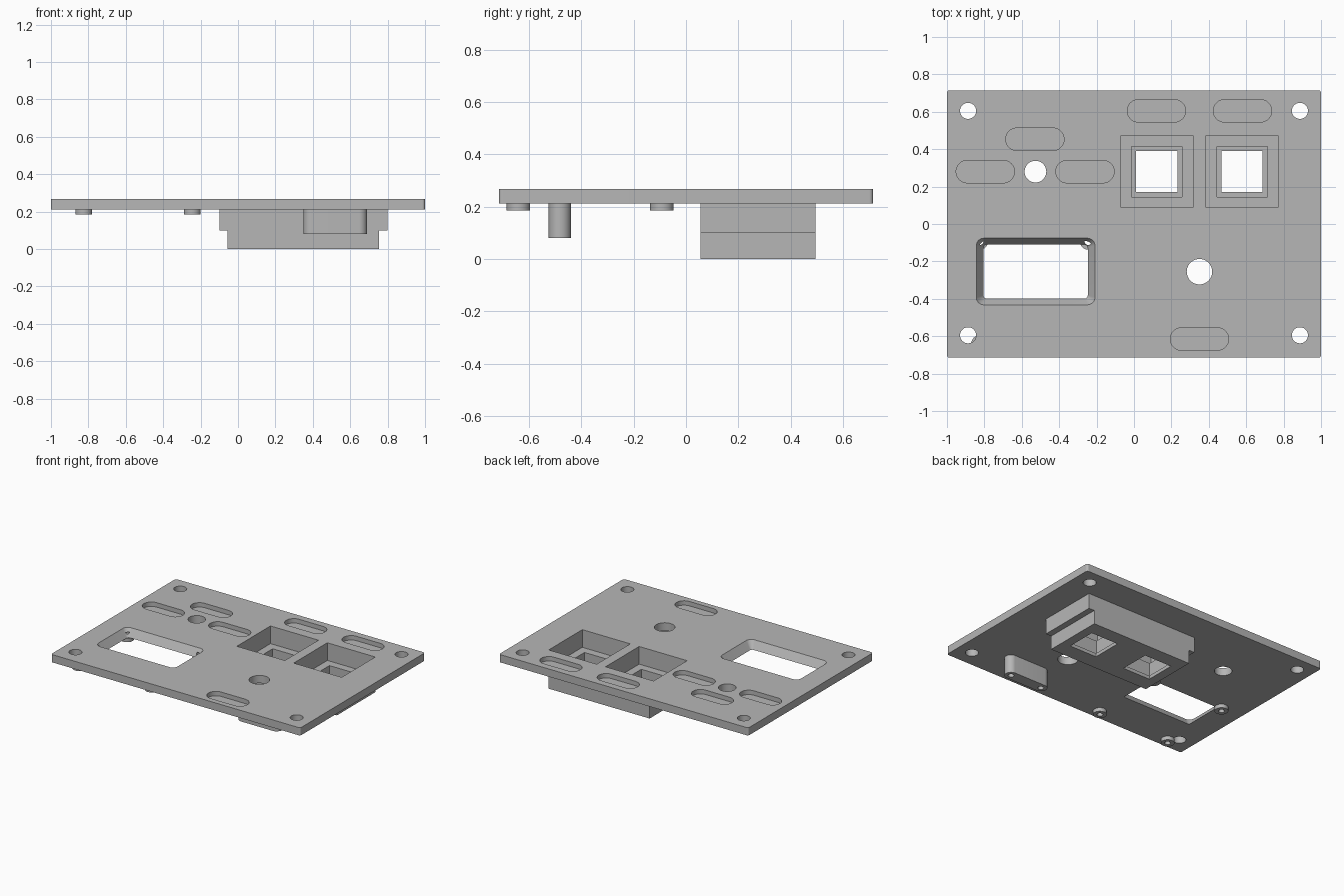
import bpy, bmesh
from math import sin, cos, pi, radians

cube = bpy.data.objects.get("Cube")
if cube:
    bpy.data.objects.remove(cube, do_unlink=True)

# Single plain grey plastic
grey = bpy.data.materials.new("light_grey_plastic")
grey.use_nodes = True
colour = (0.47, 0.47, 0.47, 1)
grey.diffuse_color = colour
grey.node_tree.nodes["Principled BSDF"].inputs["Base Color"].default_value = colour

TOP, UNDER = 0.268, 0.212
ABOVE, BELOW = TOP + 0.1, -0.1


def outline(cx, cy, w, d, r, steps=12):
    """Rounded rectangle; r = 0 gives sharp corners."""
    if r == 0:
        return [(cx + sx * w / 2, cy + sy * d / 2)
                for sx, sy in ((1, 1), (-1, 1), (-1, -1), (1, -1))]
    pts = []
    for i, (sx, sy) in enumerate(((1, 1), (-1, 1), (-1, -1), (1, -1))):
        for k in range(steps + 1):
            a = (i + k / steps) * pi / 2
            p = (cx + sx * (w / 2 - r) + r * cos(a), cy + sy * (d / 2 - r) + r * sin(a))
            pts.append(p)
    return pts


def solid(name, lower, upper, z0, z1):
    """Solid between two outlines with matching point counts."""
    bm = bmesh.new()
    a = [bm.verts.new((x, y, z0)) for x, y in lower]
    b = [bm.verts.new((x, y, z1)) for x, y in upper]
    n = len(a)
    bm.faces.new(a[::-1])
    bm.faces.new(b)
    for i in range(n):
        j = (i + 1) % n
        bm.faces.new((a[i], a[j], b[j], b[i]))
    bmesh.ops.remove_doubles(bm, verts=bm.verts, dist=1e-5)
    bmesh.ops.recalc_face_normals(bm, faces=bm.faces)
    mesh = bpy.data.meshes.new(name)
    bm.to_mesh(mesh)
    bm.free()
    mesh.materials.append(grey)
    ob = bpy.data.objects.new(name, mesh)
    bpy.context.collection.objects.link(ob)
    return ob


def block(name, cx, cy, w, d, z0, z1, r=0):
    o = outline(cx, cy, w, d, r)
    return solid(name, o, o, z0, z1)


def cylinder(name, cx, cy, r, z0, z1, n=48):
    o = [(cx + r * cos(2 * pi * i / n), cy + r * sin(2 * pi * i / n)) for i in range(n)]
    return solid(name, o, o, z0, z1)


def boolean(target, tool, operation="DIFFERENCE"):
    bpy.context.view_layer.objects.active = target
    mod = target.modifiers.new("boolean", "BOOLEAN")
    mod.operation, mod.solver, mod.object = operation, "EXACT", tool
    bpy.ops.object.modifier_apply(modifier=mod.name)
    bpy.data.objects.remove(tool, do_unlink=True)


# Main parts
plate = block("cover_plate", 0, 0, 2, 1.43, UNDER, TOP, 0.015)
housing = block("button_housing", 0.35, 0.275, 0.90, 0.44, 0.1, UNDER)
boolean(housing, block("lower_housing", 0.35, 0.275, 0.81, 0.44, 0, 0.15), "UNION")
parts = [plate, housing]

# Screw holes, sensor hole and knob hole
holes = [(sx * 0.887, y, 0.043) for sx in (-1, 1) for y in (0.605, -0.595)]
holes += [(-0.527, 0.28, 0.058), (0.35, -0.255, 0.068)]
for x, y, r in holes:
    boolean(plate, cylinder("hole_cutter", x, y, r, 0.1, ABOVE))

# Shallow label recesses
for x, y in ((0.12, 0.605), (0.58, 0.605), (-0.53, 0.453),
             (-0.795, 0.28), (-0.262, 0.28), (0.35, -0.615)):
    boolean(plate, block("recess_cutter", x, y, 0.312, 0.12, TOP - 0.032, ABOVE, 0.0599))

# Stepped button wells through plate and housing
for x in (0.122, 0.578):
    for size, floor in ((0.385, 0.14), (0.27, 0.025), (0.22, BELOW)):
        if floor > 0.1:
            boolean(plate, block("well_cutter", x, 0.28, size, size, floor, ABOVE))
        boolean(housing, block("well_cutter", x, 0.28, size, size, floor, ABOVE))

# Display window with sloped sides (cutter runs exactly past both faces)
slope = 0.068 / (TOP - UNDER)
extra = 0.01
grow = 2 * extra * slope / 2
low = outline(-0.526, -0.254, 0.556 - grow, 0.288 - grow, 0.012)
high = outline(-0.526, -0.254, 0.636 + grow, 0.356 + grow, 0.045)
boolean(plate, solid("window_cutter", low, high, UNDER - extra, TOP + extra))

# Display bosses with blind pilot holes
for side, x in (("right", -0.825), ("left", -0.245)):
    for end, y in (("front", -0.64), ("back", -0.092)):
        boss = cylinder(f"display_boss_{end}_{side}", x, y, 0.045, 0.185, UNDER)
        for target in (boss, plate):
            boolean(target, cylinder("pilot_cutter", x, y, 0.02, 0.15, UNDER + 0.03, 32))
        parts.append(boss)

# Board support with rounded ends and two pilot holes
support = block("board_support", 0.52, -0.482, 0.34, 0.085, 0.08, UNDER, 0.0424)
for x in (0.393, 0.647):
    boolean(support, cylinder("pilot_cutter", x, -0.482, 0.02, 0.05, 0.18, 32))
parts.append(support)

# Smooth round walls, keep edges sharp
for ob in parts:
    bpy.ops.object.select_all(action="DESELECT")
    ob.select_set(True)
    bpy.context.view_layer.objects.active = ob
    bpy.ops.object.shade_smooth_by_angle(angle=radians(30))
